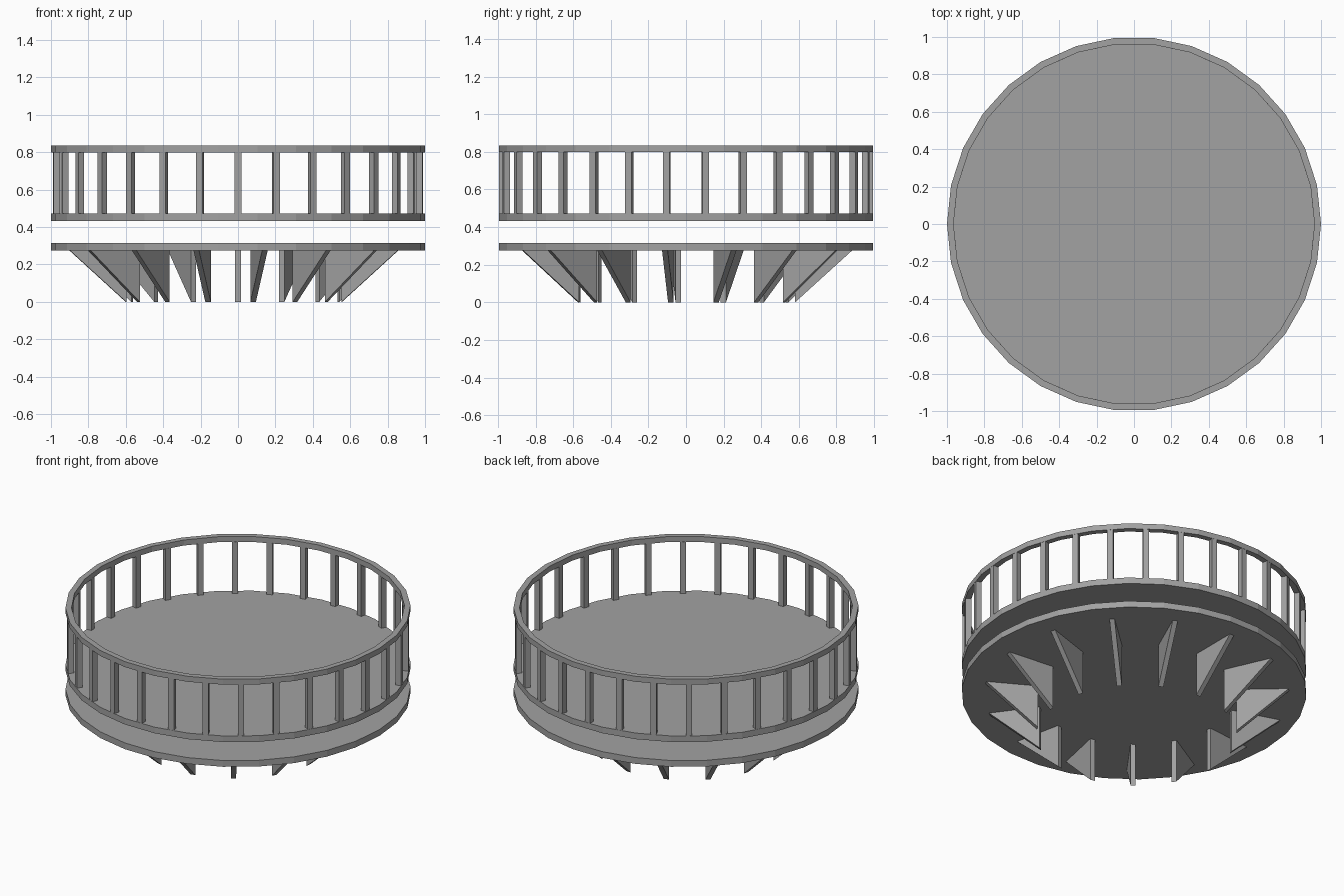
import bpy
import math
from mathutils import Matrix

SIDES = 30
FINS = 15
STEP = math.tau / SIDES
APOTHEM = math.cos(STEP / 2)

cube = bpy.data.objects.get("Cube")
if cube:
    bpy.data.objects.remove(cube, do_unlink=True)

grey = bpy.data.materials.new("plain grey")
grey.use_nodes = True
grey.diffuse_color = (0.36, 0.36, 0.36, 1)
grey.node_tree.nodes["Principled BSDF"].inputs["Base Color"].default_value = grey.diffuse_color


def add_object(name, verts, faces, matrix=Matrix()):
    mesh = bpy.data.meshes.new(name)
    mesh.from_pydata(verts, [], faces)
    mesh.materials.append(grey)
    obj = bpy.data.objects.new(name, mesh)
    obj.matrix_world = matrix
    bpy.context.collection.objects.link(obj)
    return obj


def circle(radius, z):
    return [(radius * math.cos(i * STEP), radius * math.sin(i * STEP), z) for i in range(SIDES)]


def bridge(a, b):
    """Quads joining loop a to loop b."""
    return [(a * SIDES + i, a * SIDES + (i + 1) % SIDES,
             b * SIDES + (i + 1) % SIDES, b * SIDES + i) for i in range(SIDES)]


def disc(name, bottom, top):
    caps = [tuple(reversed(range(SIDES))), tuple(range(SIDES, 2 * SIDES))]
    add_object(name, circle(1, bottom) + circle(1, top), bridge(0, 1) + caps)


def ring(name, inner, bottom, top):
    verts = circle(1, bottom) + circle(1, top) + circle(inner, top) + circle(inner, bottom)
    add_object(name, verts, bridge(0, 1) + bridge(1, 2) + bridge(2, 3) + bridge(3, 0))


def prism(name, outline, thickness, matrix):
    """Extrude an outline of (radius, height) points sideways."""
    n = len(outline)
    verts = [(r, side * thickness / 2, z) for side in (-1, 1) for r, z in outline]
    faces = [tuple(range(n)), tuple(reversed(range(n, 2 * n)))]
    faces += [(i, i + n, (i + 1) % n + n, (i + 1) % n) for i in range(n)]
    add_object(name, verts, faces, matrix)


# Two solid discs and the hand rail
disc("base_disc", 0.275, 0.315)
disc("floor_disc", 0.433, 0.472)
ring("top_rail", 0.965, 0.80, 0.835)

# Railing posts, one at the middle of each side
outer, inner = APOTHEM - 0.001, APOTHEM - 0.035
post = [(inner, 0.47), (outer, 0.47), (outer, 0.802), (inner, 0.802)]
for i in range(SIDES):
    prism("rail_post", post, 0.035, Matrix.Rotation((i + 0.5) * STEP, 4, "Z"))

# Triangular fins under the base, set slightly beside the radial line
fin = [(0.58, 0), (0.885, 0.277), (0.58, 0.277)]
centre = Matrix.Translation((-0.02, 0, 0))
beside = Matrix.Translation((0, -0.02, 0))
for i in range(FINS):
    turn = Matrix.Rotation(math.pi / 2 + i * math.tau / FINS, 4, "Z")
    prism("support_fin", fin, 0.03, centre @ turn @ beside)
